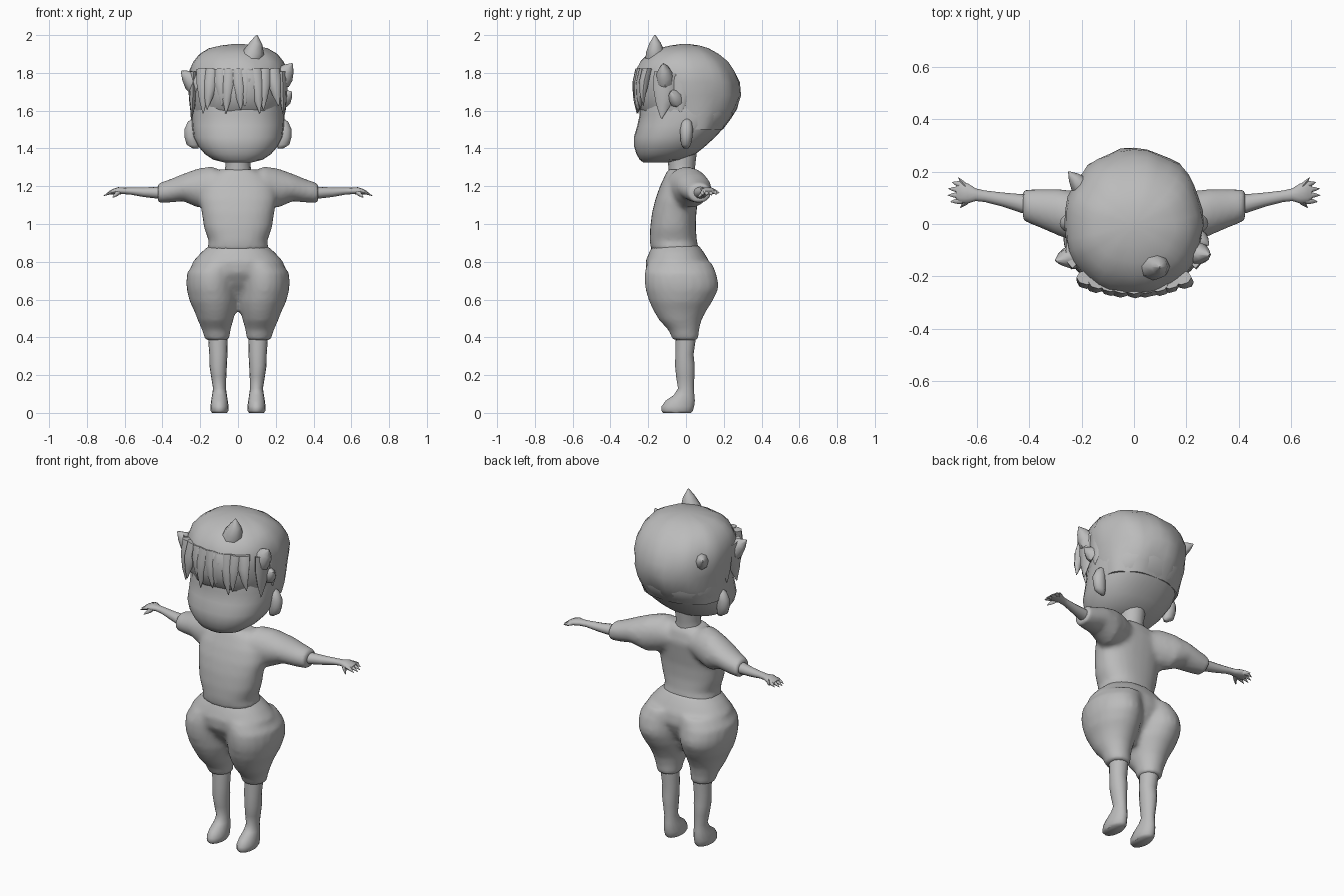
import bpy, bmesh, math, random
from mathutils import Vector

random.seed(4)
X, Y, Z = Vector((1, 0, 0)), Vector((0, 1, 0)), Vector((0, 0, 1))
grey = bpy.data.materials.new("plain_grey")
grey.diffuse_color = (0.5, 0.5, 0.5, 1)


def loft(bm, sections, u, v, n=16, power=2.0, bump=None):
    """Skin rounded rings (x, y, z, radius along u, radius along v)."""
    rings = []
    for x, y, z, ru, rv in sections:
        ring = []
        for i in range(n):
            a = 2 * math.pi * i / n
            c, s = math.cos(a), math.sin(a)
            k = bump(a, z) if bump else 1.0
            pu = math.copysign(abs(c) ** (2 / power), c) * ru * k
            pv = math.copysign(abs(s) ** (2 / power), s) * rv * k
            ring.append(bm.verts.new(Vector((x, y, z)) + u * pu + v * pv))
        rings.append(ring)
    for a, b in zip(rings, rings[1:]):
        for i in range(n):
            j = (i + 1) % n
            bm.faces.new((a[i], a[j], b[j], b[i]))
    bm.faces.new(rings[0][::-1])
    bm.faces.new(rings[-1])


def spike(bm, base, tip, ru, rv, n=6, u=X, bend=(0, 0, 0)):
    """A tapering lock, finger or tuft."""
    base, tip = Vector(base), Vector(tip)
    d = (tip - base).normalized()
    v = d.cross(u).normalized()
    u = v.cross(d)
    rows = []
    for t, k in ((0, 1), (0.35, 0.92), (0.7, 0.55), (1, 0.06)):
        p = base.lerp(tip, t) + Vector(bend) * math.sin(t * math.pi)
        rows.append((*p, ru * k, rv * k))
    loft(bm, rows, u, v, n)


def levels(rows):
    """(z, half width, front y, back y) -> loft sections."""
    return [(0, (f + b) / 2, z, w, (b - f) / 2) for z, w, f, b in rows]


def flip(sections, side):
    return [(s[0] * side, *s[1:]) for s in sections]


def finish(bm, name, angle=50, fuse=0):
    bmesh.ops.recalc_face_normals(bm, faces=bm.faces)
    me = bpy.data.meshes.new(name)
    bm.to_mesh(me)
    bm.free()
    me.materials.append(grey)
    ob = bpy.data.objects.new(name, me)
    bpy.context.collection.objects.link(ob)
    bpy.ops.object.select_all(action='DESELECT')
    ob.select_set(True)
    bpy.context.view_layer.objects.active = ob
    if fuse:
        m = ob.modifiers.new("fuse", 'REMESH')
        m.mode, m.voxel_size, m.use_smooth_shade = 'VOXEL', fuse, True
        m = ob.modifiers.new("soften", 'SMOOTH')
        m.factor, m.iterations = 0.5, 5
        for p in me.polygons:
            p.use_smooth = True
    else:
        bpy.ops.object.shade_smooth_by_angle(angle=math.radians(angle))
    return ob


# Head and jaw
bm = bmesh.new()
loft(bm, levels([(1.325, .07, -.225, -.10), (1.34, .13, -.245, -.03),
                 (1.37, .175, -.262, .05), (1.41, .21, -.275, .10),
                 (1.46, .235, -.276, .155), (1.52, .243, -.258, .21),
                 (1.58, .247, -.245, .25), (1.68, .24, -.25, .26),
                 (1.78, .22, -.22, .23)]), X, Y, 28, 2.3)
finish(bm, "head", 60)


# Hair cap with swirling clumps
def clumps(a, z):
    return 1 + 0.016 * math.sin(9 * a + 11 * z) + random.uniform(-.012, .012)


bm = bmesh.new()
loft(bm, levels([(1.50, .235, -.14, .195), (1.56, .243, -.20, .238),
                 (1.61, .25, -.255, .268), (1.68, .257, -.278, .288),
                 (1.75, .265, -.28, .28), (1.81, .26, -.268, .255),
                 (1.86, .24, -.24, .22), (1.90, .205, -.20, .172),
                 (1.93, .155, -.145, .12), (1.945, .09, -.08, .07),
                 (1.952, .03, -.03, .02)]), X, Y, 36, 2.15, clumps)
finish(bm, "hair_cap", 50)

# Fringe locks and side locks
bm = bmesh.new()
for i in range(9):
    x = -.2 + .05 * i
    y = -.27 + .9 * x * x
    spike(bm, (x * .9, y + .03, 1.82), (x + .015 * (-1) ** i, y + .008, 1.585 + .02 * (i % 3)),
          .04, .028, 8, bend=(0, -.012, 0))
for s in (-1, 1):
    spike(bm, (s * .235, -.1, 1.80), (s * .243, -.13, 1.56), .026, .07, 8)
    spike(bm, (s * .24, -.02, 1.78), (s * .25, -.03, 1.59), .02, .06, 8)
finish(bm, "fringe")

# Stray tufts sticking out of the hair
bm = bmesh.new()
spike(bm, (.06, -.16, 1.86), (.10, -.165, 2.0), .06, .055, 8, bend=(.012, 0, 0))
spike(bm, (-.21, -.12, 1.73), (-.30, -.14, 1.81), .05, .06, 8, Y)
spike(bm, (.22, -.11, 1.76), (.288, -.12, 1.85), .05, .06, 8, Y)
spike(bm, (-.19, .13, 1.76), (-.25, .20, 1.80), .05, .04, 8, Z)
spike(bm, (.23, -.05, 1.66), (.285, -.08, 1.70), .04, .05, 8, Y)
finish(bm, "hair_tufts")

# Ears
bm = bmesh.new()
for s in (-1, 1):
    loft(bm, flip([(.225, .0, 1.40, .015, .012), (.24, .0, 1.42, .032, .026),
                   (.246, .002, 1.46, .037, .032), (.248, .003, 1.50, .036, .034),
                   (.24, .004, 1.54, .026, .026), (.23, .004, 1.56, .01, .01)], s), X, Y, 12)
finish(bm, "ears", 80)

# Neck
bm = bmesh.new()
loft(bm, levels([(1.22, .09, -.09, .05), (1.27, .072, -.09, .045),
                 (1.32, .065, -.095, .05), (1.40, .075, -.10, .06)]), X, Y, 16)
finish(bm, "neck", 60)

# Shirt: trunk fused with both short sleeves
bm = bmesh.new()
loft(bm, levels([(.86, .165, -.185, .07), (.91, .155, -.192, .058),
                 (.98, .18, -.19, .052), (1.06, .192, -.18, .055),
                 (1.13, .205, -.163, .065), (1.20, .20, -.138, .075),
                 (1.26, .15, -.11, .06), (1.29, .09, -.095, .04)]), X, Y, 28, 2.3)
for s in (-1, 1):
    loft(bm, flip([(.05, -.02, 1.20, .085, .07), (.14, .0, 1.20, .10, .105),
                   (.21, .025, 1.19, .10, .105), (.29, .045, 1.193, .09, .073),
                   (.36, .06, 1.175, .075, .062), (.425, .072, 1.163, .06, .052)], s), Y, Z, 18)
finish(bm, "shirt", fuse=.014)

# Baggy shorts: hips fused with two legs
bm = bmesh.new()
loft(bm, levels([(.89, .148, -.175, .065), (.85, .195, -.195, .095),
                 (.80, .24, -.215, .125), (.74, .25, -.21, .135),
                 (.68, .20, -.17, .11), (.60, .10, -.10, .06),
                 (.54, .04, -.07, .03)]), X, Y, 28, 2.2)
for s in (-1, 1):
    loft(bm, flip([(.10, -.035, .80, .13, .17), (.13, -.03, .74, .14, .19),
                   (.135, -.024, .69, .139, .196), (.135, -.022, .65, .136, .192),
                   (.128, -.028, .59, .128, .168), (.122, -.032, .54, .110, .14),
                   (.119, -.03, .49, .094, .112), (.115, -.012, .44, .076, .082),
                   (.110, -.002, .385, .064, .068)], s), X, Y, 22)
finish(bm, "shorts", fuse=.014)

# Bare legs and feet
for s, side in ((-1, "right"), (1, "left")):
    bm = bmesh.new()
    loft(bm, flip([(.108, -.003, .45, .05, .05), (.106, -.003, .38, .051, .053),
                   (.104, -.008, .31, .048, .048), (.105, -.006, .25, .046, .052),
                   (.102, -.004, .19, .04, .048), (.098, .0, .13, .034, .042),
                   (.098, -.01, .095, .039, .054), (.098, -.03, .065, .044, .077),
                   (.098, -.043, .035, .048, .086), (.098, -.047, .012, .047, .084),
                   (.098, -.047, .0, .04, .074)], s), X, Y, 16)
    finish(bm, side + "_leg", 60)

    # Forearm, palm and fingers
    bm = bmesh.new()
    loft(bm, flip([(.36, .07, 1.166, .04, .036), (.43, .078, 1.166, .036, .031),
                   (.50, .093, 1.168, .027, .025), (.57, .106, 1.174, .022, .018),
                   (.605, .112, 1.175, .024, .017), (.635, .117, 1.176, .038, .019),
                   (.665, .12, 1.17, .04, .014), (.68, .12, 1.167, .03, .009)], s), Y, Z, 12)
    for y0, y1, x1, z1 in ((.09, .085, .702, 1.15), (.11, .11, .712, 1.148),
                           (.13, .135, .71, 1.15), (.148, .16, .695, 1.155)):
        spike(bm, (s * .655, y0, 1.17), (s * x1, y1, z1), .013, .011, 6, Y, (0, 0, .004))
    spike(bm, (s * .63, .095, 1.17), (s * .665, .062, 1.14), .014, .012, 6, Z)
    spike(bm, (s * .64, .14, 1.175), (s * .672, .178, 1.165), .013, .011, 6, Z)
    finish(bm, side + "_arm", 60)
